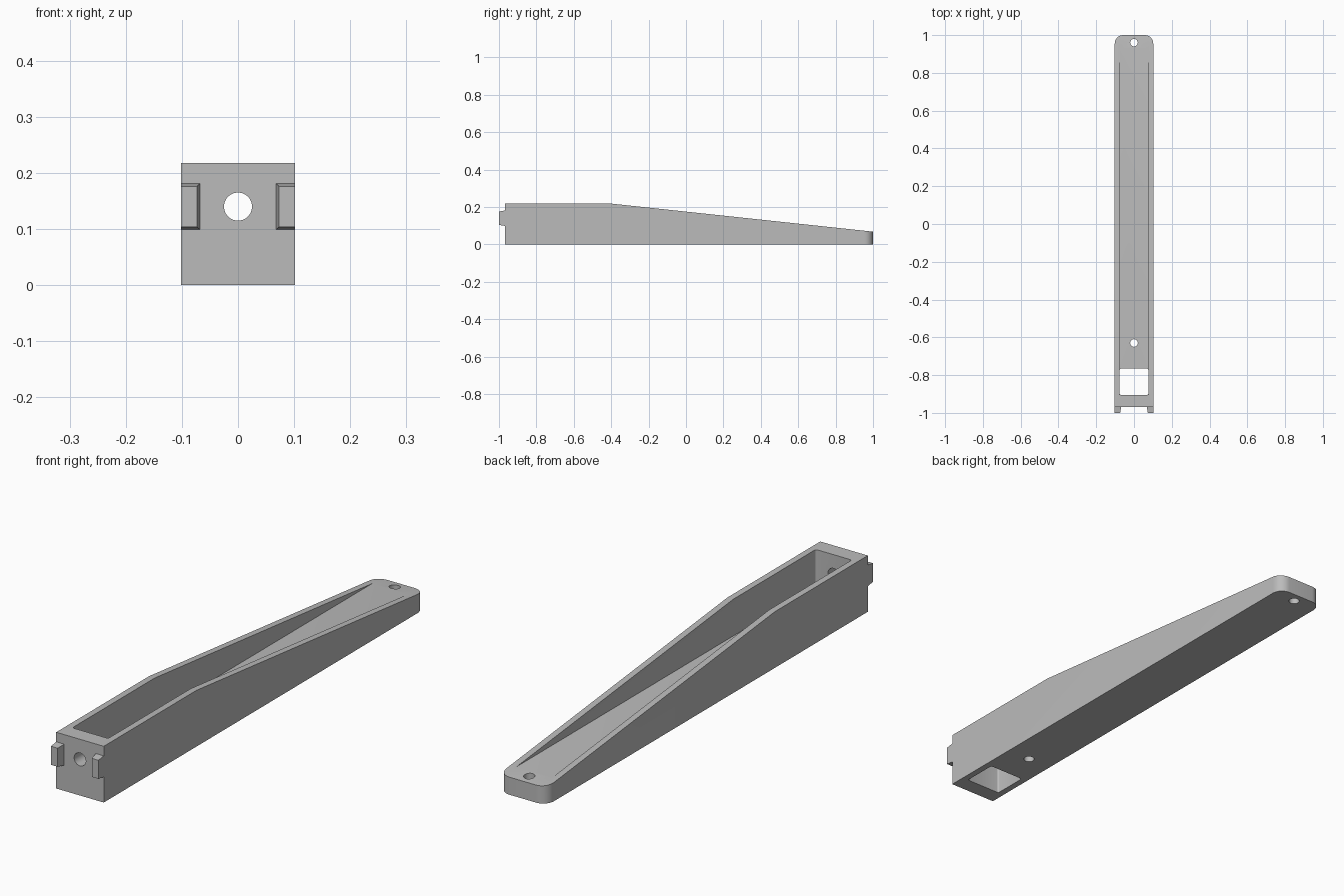
import bpy, bmesh, math
from mathutils import Matrix, Vector

cube = bpy.data.objects.get("Cube")
if cube:
    bpy.data.objects.remove(cube, do_unlink=True)

grey = bpy.data.materials.new("plain grey")
grey.use_nodes = True
colour = (0.5, 0.5, 0.5, 1)
grey.diffuse_color = colour
grey.node_tree.nodes["Principled BSDF"].inputs["Base Color"].default_value = colour

HALF, TOP, FRONT, BACK = 0.102, 0.218, -0.968, 1.0
BEND, TAIL = -0.4, 0.068
FLOOR = 0.0755
WALL_X, WALL_Y = 0.077, -0.905


def finish(bm, name):
    bmesh.ops.recalc_face_normals(bm, faces=bm.faces)
    mesh = bpy.data.meshes.new(name)
    bm.to_mesh(mesh)
    bm.free()
    mesh.materials.append(grey)
    obj = bpy.data.objects.new(name, mesh)
    bpy.context.collection.objects.link(obj)
    return obj


def rounded_prism(half, y0, y1, z0, z1, r_front, r_back, steps=10):
    """Upright prism over a rectangle with rounded front and back corners."""
    bm = bmesh.new()
    points = []
    corners = [(1, 1, r_back), (-1, 1, r_back), (-1, -1, r_front), (1, -1, r_front)]
    for i, (sx, sy, r) in enumerate(corners):
        cx, cy = sx * (half - r), (y1 - r if sy > 0 else y0 + r)
        count = steps if r else 0
        for k in range(count + 1):
            a = math.pi / 2 * (i + k / max(count, 1))
            points.append((cx + r * math.cos(a), cy + r * math.sin(a), z0))
    base = bm.faces.new([bm.verts.new(p) for p in points])
    lifted = bmesh.ops.extrude_face_region(bm, geom=[base])["geom"]
    bmesh.ops.translate(bm, vec=(0, 0, z1 - z0),
                        verts=[g for g in lifted if isinstance(g, bmesh.types.BMVert)])
    return bm


def cylinder(name, radius, depth, location, axis="Z"):
    bm = bmesh.new()
    turn = Matrix.Rotation(math.pi / 2, 4, "X") if axis == "Y" else Matrix()
    bmesh.ops.create_cone(bm, cap_ends=True, segments=40, radius1=radius, radius2=radius,
                          depth=depth, matrix=Matrix.Translation(location) @ turn)
    return finish(bm, name)


# Body: long block with its top sloping down to the rounded tail
bm = rounded_prism(HALF, FRONT, BACK, 0, TOP, 0, 0.045)
slope = Vector((0, (TOP - TAIL) / (BACK - BEND), 1)).normalized()
cut = bmesh.ops.bisect_plane(bm, geom=bm.verts[:] + bm.edges[:] + bm.faces[:],
                             plane_co=(0, BEND, TOP), plane_no=slope, clear_outer=True)
bmesh.ops.holes_fill(bm, edges=[e for e in bm.edges if e.is_boundary])
body = finish(bm, "tapered_tray_body")

# Cutters: trough, floor window, screw holes and front hole
cutters = [
    finish(rounded_prism(WALL_X, WALL_Y, 1.2, FLOOR, 0.5, 0.008, 0, 4), "trough_cutter"),
    finish(rounded_prism(WALL_X - 0.0005, WALL_Y + 0.0005, -0.765, -0.1, 0.15,
                         0.008, 0.008, 4), "window_cutter"),
    cylinder("tail_hole_cutter", 0.02, 1, (0, 0.96, 0)),
    cylinder("floor_hole_cutter", 0.02, 1, (0, -0.63, 0)),
    cylinder("front_hole_cutter", 0.025, 0.2, (0, -0.94, 0.14), "Y"),
]
for cutter in cutters:
    cutter.hide_render = True
    mod = body.modifiers.new(cutter.name, "BOOLEAN")
    mod.operation, mod.solver, mod.object = "DIFFERENCE", "EXACT", cutter

# Bake the cuts into the body and drop the cutters
graph = bpy.context.evaluated_depsgraph_get()
cut_mesh = bpy.data.meshes.new_from_object(body.evaluated_get(graph))
body.modifiers.clear()
body.data = cut_mesh
for cutter in cutters:
    bpy.data.objects.remove(cutter, do_unlink=True)
body.data.materials.clear()
body.data.materials.append(grey)
body.data.polygons.foreach_set("material_index", [0] * len(body.data.polygons))

# Front locating tabs, drafted on the top, bottom and inner sides
for side, label in ((1, "left"), (-1, "right")):
    bm = bmesh.new()
    bmesh.ops.create_cube(bm, size=1)
    for v in bm.verts:
        draft = 0.005 if v.co.y < 0 else 0
        inner, low = v.co.x < 0, v.co.z < 0
        v.co = (side * (0.068 + draft if inner else HALF),
                -1.0 if v.co.y < 0 else FRONT,
                0.099 + draft if low else 0.181 - draft)
    finish(bm, label + "_front_tab")

# Smooth the round walls, keep the edges crisp
bpy.ops.object.select_all(action="DESELECT")
body.select_set(True)
bpy.context.view_layer.objects.active = body
bpy.ops.object.shade_smooth_by_angle(angle=math.radians(30))
